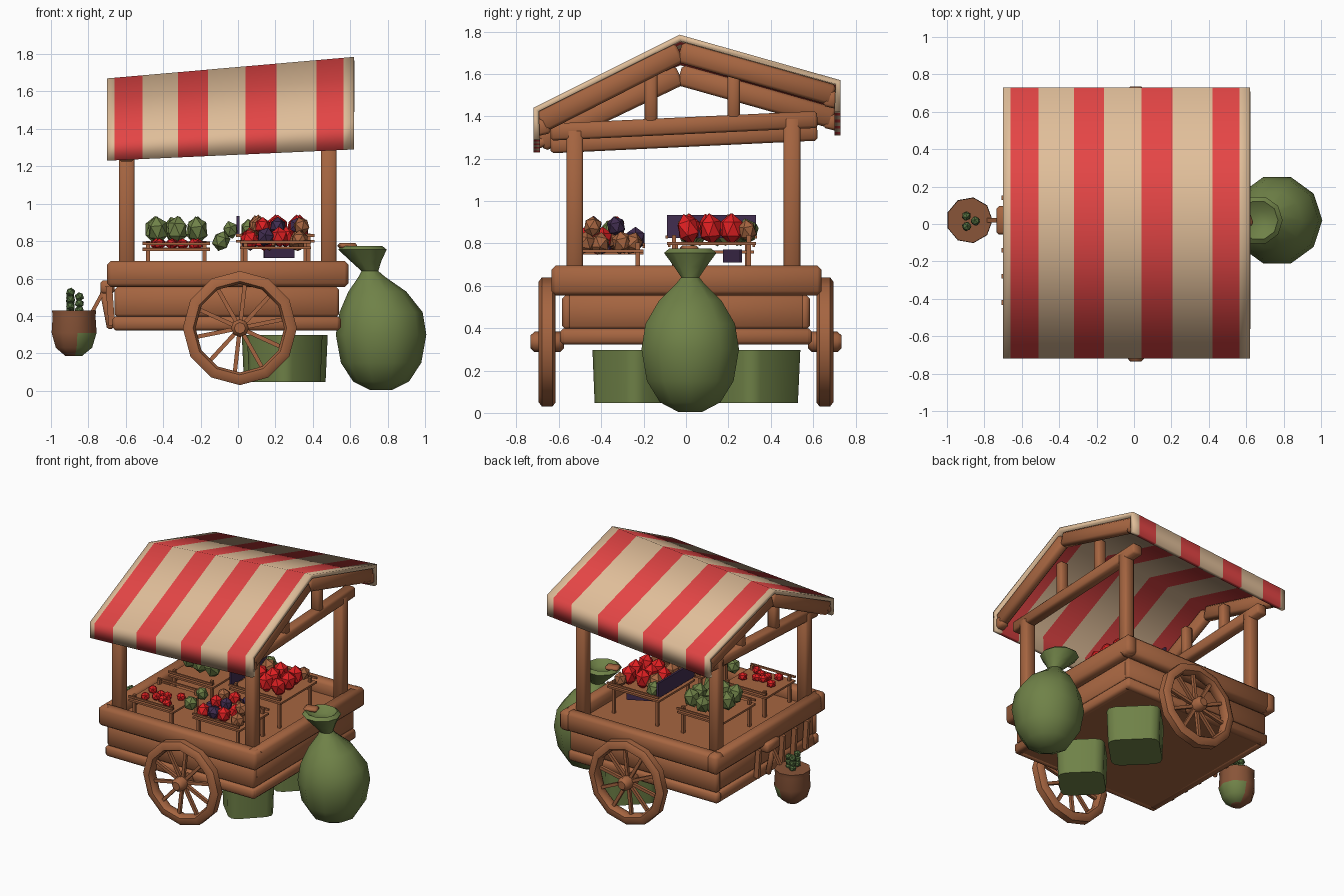
import bpy, bmesh, math, random
from mathutils import Vector, Matrix

if "Cube" in bpy.data.objects:
    bpy.data.objects.remove(bpy.data.objects["Cube"])
random.seed(4)

def mat(name, r, g, b):
    m = bpy.data.materials.new(name)
    m.diffuse_color = (r, g, b, 1)
    m.use_nodes = True
    m.node_tree.nodes["Principled BSDF"].inputs["Base Color"].default_value = m.diffuse_color
    return m

WOOD = mat("wood", 0.38, 0.13, 0.052)
CREAM = mat("cream_cloth", 0.745, 0.515, 0.32)
RED = mat("red_cloth", 0.775, 0.06, 0.06)
GREEN = mat("sack_green", 0.160, 0.222, 0.064)
FRUIT = mat("fruit_red", 0.75, 0.014, 0.016)
PURPLE = mat("dark_purple", 0.053, 0.026, 0.08)
LEAF = mat("leaf_green", 0.09, 0.16, 0.05)
POT = mat("pot_brown", 0.25, 0.09, 0.04)

def smooth(ob, deg):
    bpy.ops.object.select_all(action='DESELECT')
    ob.select_set(True)
    bpy.context.view_layer.objects.active = ob
    bpy.ops.object.shade_smooth_by_angle(angle=math.radians(deg))

def finish(name, bm, mats, recalc=True):
    if recalc:
        bmesh.ops.recalc_face_normals(bm, faces=bm.faces)
    me = bpy.data.meshes.new(name)
    bm.to_mesh(me)
    bm.free()
    for m in mats:
        me.materials.append(m)
    ob = bpy.data.objects.new(name, me)
    bpy.context.collection.objects.link(ob)
    return ob

def beam(name, a, b, w, h, m=WOOD, bevel=0.012):
    """Bar from a to b; w is the sideways and h the upright thickness."""
    a, b = Vector(a), Vector(b)
    d = (b - a).normalized()
    up = Vector((0, 0, 1)) if abs(d.z) < 0.9 else Vector((0, 1, 0))
    side = up.cross(d).normalized()
    up = d.cross(side)
    rot = Matrix((d, side, up)).transposed().to_4x4()
    bm = bmesh.new()
    bmesh.ops.create_cube(bm, size=1, matrix=Matrix.Translation((a + b) / 2) @ rot
                          @ Matrix.Diagonal(((b - a).length, w, h, 1)))
    if bevel:
        bmesh.ops.bevel(bm, geom=bm.edges[:], offset=bevel, segments=1, affect='EDGES')
    ob = finish(name, bm, [m])
    if bevel:
        smooth(ob, 50)
    return ob

def box(name, x0, x1, y0, y1, z0, z1, m=WOOD, bevel=0.0):
    return beam(name, (x0, (y0+y1)/2, (z0+z1)/2), (x1, (y0+y1)/2, (z0+z1)/2), y1-y0, z1-z0, m, bevel)

def lathe(name, prof, n, centre, m, closed=False, turn=Matrix(), phase=0.0, deg=50):
    """Rings (radius, height, x shift) joined by quads; capped or closed into a loop."""
    bm = bmesh.new()
    rings = []
    for p in prof:
        dx = p[2] if len(p) > 2 else 0
        rings.append([bm.verts.new(Vector(centre) + turn @ Vector((
            dx + p[0]*math.cos(phase + 2*math.pi*i/n), p[0]*math.sin(phase + 2*math.pi*i/n), p[1])))
            for i in range(n)])
    pairs = list(zip(rings, rings[1:])) + ([(rings[-1], rings[0])] if closed else [])
    for r, s in pairs:
        for i in range(n):
            bm.faces.new((r[i], r[(i+1) % n], s[(i+1) % n], s[i]))
    if not closed:
        bm.faces.new(rings[0])
        bm.faces.new(rings[-1])
    ob = finish(name, bm, [m])
    smooth(ob, deg)
    return ob

def blobs(name, items, mats):
    """Low-poly fruit: items are (x, y, z, radius, stretch, material index)."""
    bm = bmesh.new()
    for x, y, z, r, s, k in items:
        old = set(bm.faces)
        rot = Matrix.Rotation(random.uniform(0, 3), 4, 'Z') @ Matrix.Rotation(random.uniform(-.4, .4), 4, 'X')
        bmesh.ops.create_icosphere(bm, subdivisions=1, radius=r,
                                   matrix=Matrix.Translation((x, y, z)) @ rot @ Matrix.Diagonal((1, 1, s, 1)))
        for f in set(bm.faces) - old:
            f.material_index = k
    return finish(name, bm, mats)

# Cart body: upper rails, side planks, lower rails, deck and floor
for s, n in ((-1, "front"), (1, "back")):
    beam(n + "_upper_rail", (-0.70, s*0.59, 0.625), (0.59, s*0.59, 0.625), 0.09, 0.14, bevel=0.02)
    beam(n + "_side_plank", (-0.66, s*0.56, 0.475), (0.54, s*0.56, 0.475), 0.05, 0.16, bevel=0.015)
    beam(n + "_lower_rail", (-0.67, s*0.565, 0.36), (0.545, s*0.565, 0.36), 0.06, 0.075, bevel=0.015)
for x, n in ((-0.655, "left"), (0.545, "right")):
    k = 1 if x > 0 else -1
    beam(n + "_upper_rail", (x, -0.63, 0.625), (x, 0.64, 0.625), 0.09, 0.14, bevel=0.02)
    beam(n + "_side_plank", (x-k*0.03, -0.57, 0.475), (x-k*0.03, 0.57, 0.475), 0.05, 0.16, bevel=0.015)
    beam(n + "_lower_rail", (x-k*0.025, -0.59, 0.36), (x-k*0.025, 0.59, 0.36), 0.06, 0.075, bevel=0.015)
box("deck", -0.63, 0.53, -0.57, 0.57, 0.585, 0.605)
box("cart_floor", -0.66, 0.53, -0.57, 0.57, 0.325, 0.345)

# Corner posts
for x, zf, zb in ((-0.595, 1.30, 1.36), (0.485, 1.34, 1.40)):
    beam("front_post", (x, -0.525, 0.58), (x, -0.525, zf), 0.085, 0.08)
    beam("back_post", (x, 0.50, 0.58), (x, 0.50, zb), 0.08, 0.08)

# Striped cloth roof, tilted up towards the right
XL, XR = -0.70, 0.62
ROOF = [(-0.72, 1.23, 1.29), (-0.72, 1.345, 1.44), (-0.03, 1.67, 1.785), (0.73, 1.455, 1.57), (0.73, 1.31, 1.42)]
def roof_pt(x, j, drop=0.0, inset=1.0):
    y, a, b = ROOF[j]
    return Vector((x, y*inset, a + (b-a)*(x-XL)/(XR-XL) - drop))
cuts = [XL, -0.66, -0.51, -0.32, -0.16, 0.04, 0.205, 0.42, 0.565, XR]
bm = bmesh.new()
grid = [[bm.verts.new(roof_pt(x, j)) for j in range(5)] for x in cuts]
for i in range(len(cuts)-1):
    for j in range(4):
        f = bm.faces.new((grid[i][j], grid[i+1][j], grid[i+1][j+1], grid[i][j+1]))
        f.material_index = i % 2
cloth = finish("striped_roof", bm, [CREAM, RED], recalc=False)
smooth(cloth, 75)
sol = cloth.modifiers.new("thickness", 'SOLIDIFY')
sol.thickness, sol.offset = 0.03, -1

# Gable frames under the cloth
for x, px in ((-0.66, -0.595), (0.58, 0.485)):
    ridge = roof_pt(x, 2, 0.078)
    for j, e in ((1, 0), (3, 4)):
        eave = roof_pt(x, j, 0.068, 0.955)
        beam("gable_rafter", eave, ridge, 0.065, 0.10, bevel=0.015)
        beam("gable_drop", eave + Vector((0, 0, 0.02)), roof_pt(x, e, -0.025, 0.93), 0.065, 0.07)
    lift = 0.0 if x > 0 else -0.06
    beam("tie_beam", (px, -0.64, 1.325+lift), (px, 0.62, 1.385+lift), 0.08, 0.08)
    for y in (-0.165, 0.225):
        beam("king_strut", (px, y, 1.36+lift), (px, y, 1.62+lift*1.6), 0.07, 0.06)

# Wheels with rim, hub and spokes, and the axle
to_y = Matrix.Rotation(math.pi/2, 4, 'X')
for s, n in ((-1, "front"), (1, "back")):
    c = Vector((0.01, s*0.655, 0.335))
    lathe(n + "_wheel_rim", [(0.305, -0.025), (0.305, 0.025), (0.285, 0.04), (0.25, 0.04), (0.237, 0.02),
                             (0.237, -0.02), (0.25, -0.04), (0.285, -0.04)], 12, c, WOOD, True, to_y)
    lathe(n + "_wheel_hub", [(0.03, -0.08), (0.048, -0.06), (0.048, 0.06), (0.03, 0.08)], 8, c, WOOD, False, to_y)
    for i in range(10):
        a = 2*math.pi*i/10 + 0.2
        d = Vector((math.cos(a), 0, math.sin(a)))
        beam(n + "_spoke", c + d*0.03, c + d*0.25, 0.022, 0.022, bevel=0)

# Big tied sack at the right
lathe("large_sack", [(0.06, 0.005), (0.15, 0.05), (0.215, 0.15), (0.242, 0.30), (0.222, 0.42), (0.155, 0.53, -0.02),
                     (0.07, 0.61, -0.05), (0.045, 0.64, -0.06), (0.08, 0.69, -0.08), (0.13, 0.755, -0.10),
                     (0.105, 0.775, -0.10), (0.05, 0.74, -0.09)], 10, (0.765, 0.02, 0), GREEN)
beam("sack_patch", (0.54, 0.0, 0.775), (0.63, 0.03, 0.775), 0.07, 0.03, WOOD)

# Small square sacks under the cart: rounded diamonds in plan
for n, y, r in (("back", 0.31, 0.225), ("front", -0.24, 0.20)):
    bm = bmesh.new()
    bmesh.ops.create_cube(bm, size=1, matrix=Matrix.Translation((0.25, y, 0.172))
                          @ Matrix.Rotation(math.pi/4, 4, 'Z') @ Matrix.Diagonal((r*1.6, r*1.6, 0.25, 1)))
    up = [e for e in bm.edges if abs(e.verts[0].co.z - e.verts[1].co.z) > 0.1]
    bmesh.ops.bevel(bm, geom=up, offset=0.06, segments=2, affect='EDGES', profile=0.5)
    for v in bm.verts:
        if v.co.z < 0.1:
            v.co.x, v.co.y = 0.25 + (v.co.x-0.25)*0.95, y + (v.co.y-y)*0.95
    smooth(finish(n + "_small_sack", bm, [GREEN]), 50)

# Hanging pot with plant, bracket and pegs on the left side
pot = lathe("pot", [(0.045, 0.185), (0.10, 0.23), (0.124, 0.31), (0.118, 0.40), (0.122, 0.43), (0.06, 0.43)],
            9, (-0.88, 0.02, 0), POT)
pot.data.materials.append(GREEN)
for f in pot.data.polygons:
    if f.center.z < 0.3 and f.normal.x > 0.2:
        f.material_index = 1
blobs("pot_plant", [(-0.88+0.032*math.cos(i*2.1), 0.015+0.032*math.sin(i*2.1), 0.43+0.012*i, 0.026, 1, 0)
                    for i in range(9)], [LEAF])
beam("bracket_block", (-0.735, 0.02, 0.555), (-0.66, 0.02, 0.555), 0.15, 0.07)
beam("bracket_arm", (-0.72, 0.02, 0.53), (-0.78, 0.02, 0.42), 0.025, 0.02, bevel=0)
beam("bracket_strut", (-0.72, 0.02, 0.54), (-0.68, 0.02, 0.33), 0.04, 0.03)
for y in (-0.42, -0.28, -0.14, 0.14):
    beam("side_peg", (-0.69, y, 0.56), (-0.675, y, 0.35), 0.035, 0.025, bevel=0)

# Display trays on legs
def tray(name, cx, cy, z, w, d):
    box(name + "_base", cx-w/2, cx+w/2, cy-d/2, cy+d/2, z-0.007, z+0.007)
    for s in (-1, 1):
        beam(name + "_edge", (cx-w/2, cy+s*d/2, z+0.03), (cx+w/2, cy+s*d/2, z+0.03), 0.012, 0.014, bevel=0)
        for t in (-1, 1):
            beam(name + "_leg", (cx+s*w*0.42, cy+t*d*0.42, 0.60), (cx+s*w*0.42, cy+t*d*0.42, z+0.04), 0.02, 0.02, bevel=0)

tray("front_left_tray", -0.33, -0.37, 0.755, 0.36, 0.34)
tray("front_right_tray", 0.20, -0.37, 0.765, 0.38, 0.34)
tray("back_left_tray", -0.33, 0.12, 0.76, 0.36, 0.40)
tray("back_right_tray", 0.20, 0.12, 0.80, 0.42, 0.42)

# Fruit and vegetables
J = lambda a: random.uniform(-a, a)
blobs("small_red_fruit", [(-0.43+0.065*i+J(.02), -0.46+0.09*j+J(.03), 0.785, 0.034, 0.9, 0)
                          for i in range(4) for j in range(2)], [FRUIT])
blobs("mixed_fruit", [(0.07+0.085*i+J(.02), -0.49+0.085*j+J(.02), 0.81+J(.015), 0.05, 1.1, (i*3+j*2+i*j) % 5 // 2)
                      for i in range(4) for j in range(4)]
      + [(0.12+0.1*i+J(.02), -0.44+0.11*j, 0.88, 0.045, 1.1, (i+2*j) % 3) for i in range(3) for j in range(2)],
      [FRUIT, PURPLE, WOOD])
blobs("green_vegetables", [(-0.44+0.105*i+J(.015), 0.03+0.12*j+J(.02), 0.86, 0.058, 1.3, 0)
                           for i in range(3) for j in range(3)], [GREEN])
blobs("large_red_fruit", [(0.10+0.11*i+J(.01), 0.01+0.105*j+J(.01), 0.868, 0.055, 1.35, 1 if i == 0 and j != 1 else 0)
                          for i in range(3) for j in range(3)], [FRUIT, WOOD])
blobs("loose_greens", [(-0.09, -0.42, 0.80, 0.05, 1.1, 0), (-0.04, -0.36, 0.86, 0.042, 1.2, 0),
                       (0.06, 0.29, 0.86, 0.05, 1.2, 0), (0.33, 0.29, 0.86, 0.045, 1.2, 1)], [GREEN, WOOD])
beam("purple_panel", (0.0, -0.09, 0.88), (0.0, 0.33, 0.88), 0.015, 0.11, PURPLE, 0)
beam("purple_cloth", (0.14, 0.18, 0.74), (0.30, 0.26, 0.74), 0.012, 0.06, PURPLE, 0)
